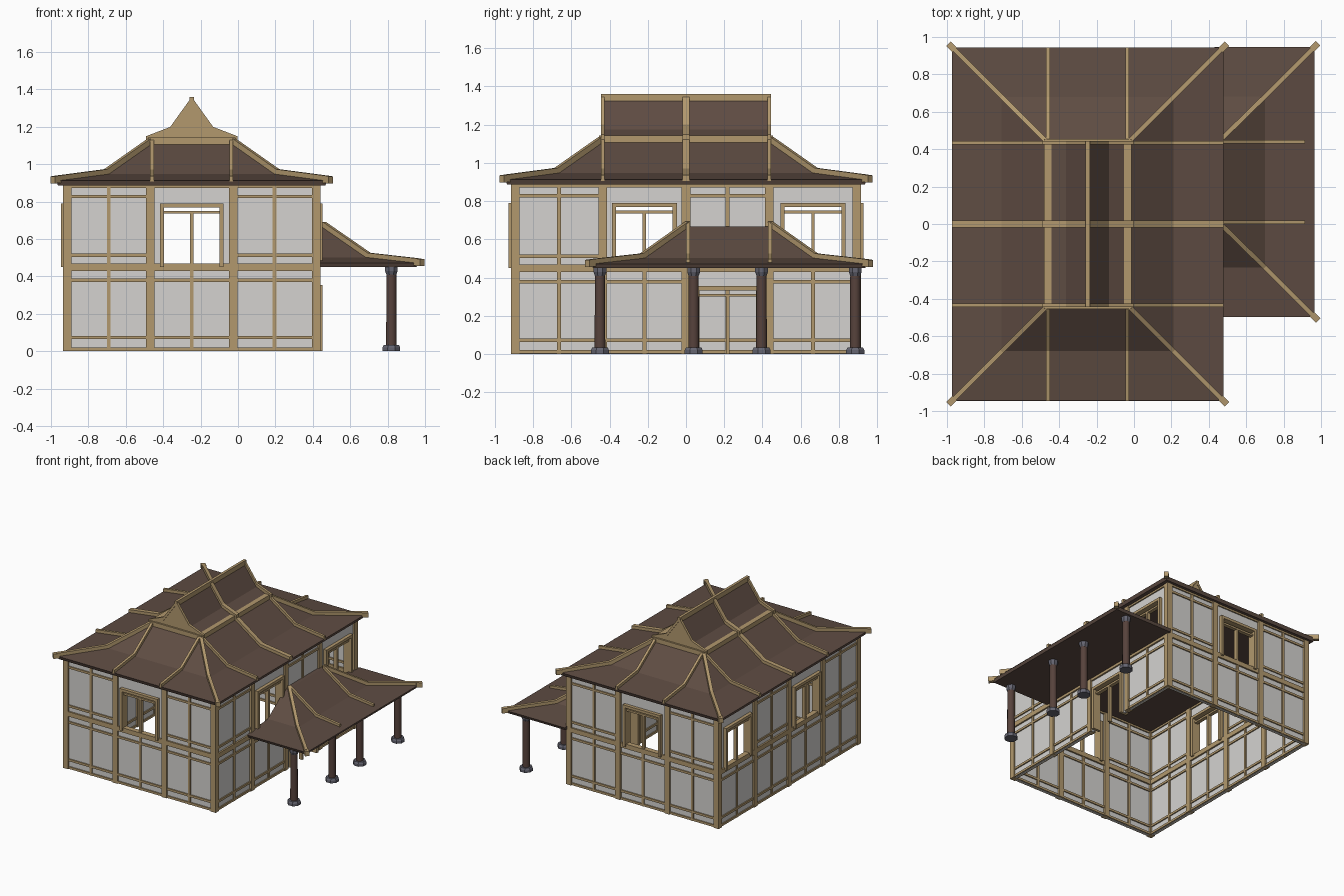
import bpy, bmesh, math
from mathutils import Vector

if "Cube" in bpy.data.objects:
    bpy.data.objects.remove(bpy.data.objects["Cube"])


def material(name, rgb):
    m = bpy.data.materials.new(name)
    m.diffuse_color = (*rgb, 1)
    m.use_nodes = True
    m.node_tree.nodes["Principled BSDF"].inputs["Base Color"].default_value = m.diffuse_color
    return m


WOOD = material("tan timber", (0.445, 0.315, 0.155))
WALL = material("pale plaster", (0.66, 0.65, 0.63))
ROOF = material("brown roof", (0.112, 0.072, 0.055))
DARK = material("dark column wood", (0.095, 0.055, 0.045))
STONE = material("grey stone", (0.13, 0.13, 0.165))

parts = {}


def part(name, *mats):
    if name not in parts:
        parts[name] = (bmesh.new(), mats)
    return parts[name][0]


def box(bm, lo, hi):
    v = [bm.verts.new((x, y, z)) for z in (lo[2], hi[2])
         for x, y in ((lo[0], lo[1]), (hi[0], lo[1]), (hi[0], hi[1]), (lo[0], hi[1]))]
    loft(bm, [v[:4], v[4:]])


def loft(bm, rings):
    """Join closed vertex rings and cap both ends."""
    for a, b in zip(rings, rings[1:]):
        n = len(a)
        for i in range(n):
            bm.faces.new((a[i], a[(i + 1) % n], b[(i + 1) % n], b[i]))
    bm.faces.new(rings[0][::-1])
    bm.faces.new(rings[-1])


def rib(bm, pts, w=0.02, h=0.03):
    """Timber strip following a path in a vertical plane."""
    pts = [Vector(p) for p in pts]
    d = pts[-1] - pts[0]
    s = Vector((-d.y, d.x, 0)).normalized() * w / 2
    up = Vector((0, 0, h))
    loft(bm, [[bm.verts.new(q) for q in (p - s, p + s, p + s + up, p - s + up)] for p in pts])


CX = -0.2475                       # middle of the main building
XL, XR, YW, TOP = -0.9125, 0.4175, 0.893, 0.89

# ---------- walls ----------


def wall(name, along_x, at, posts, windows, door=None):
    def put(kind, mat, u0, u1, z0, z1, d):
        lo, hi = (u0, at - d / 2, z0), (u1, at + d / 2, z1)
        if not along_x:
            lo, hi = (at - d / 2, u0, z0), (at + d / 2, u1, z1)
        box(part(name + "_" + kind, mat), lo, hi)

    def opening(a, b, z0, z1, zlo, zhi):
        c, h = (a + b) / 2, 0.17
        put("panels", WALL, a, c - h, zlo, zhi, 0.016)
        put("panels", WALL, c + h, b, zlo, zhi, 0.016)
        put("panels", WALL, c - h, c + h, z1, zhi, 0.016)
        if z0 > zlo:
            put("panels", WALL, c - h, c + h, zlo, z0, 0.016)
        for s in (-1, 1):
            e = c + s * (h - 0.011)
            put("frames", WOOD, e - 0.011, e + 0.011, z0, z1, 0.07)
        put("frames", WOOD, c - h, c + h, z1 - 0.022, z1, 0.07)
        put("frames", WOOD, c - h, c + h, z1 - 0.055, z1 - 0.04, 0.03)
        put("frames", WOOD, c - 0.009, c + 0.009, z0, z1 - 0.055, 0.03)

    def panel(a, b, z0, z1, rails):
        put("panels", WALL, a, b, z0, z1, 0.016)
        m = (a + b) / 2
        put("rails", WOOD, m - 0.01, m + 0.01, z0, z1, 0.032)
        for z in rails:
            put("rails", WOOD, a, b, z, z + 0.018, 0.034)

    for p in posts if along_x else posts[1:-1]:
        put("posts", WOOD, p - 0.0225, p + 0.0225, 0, TOP, 0.045)
    put("beams", WOOD, posts[0], posts[-1], 0.43, 0.468, 0.042)
    put("beams", WOOD, posts[0], posts[-1], 0.872, TOP, 0.036)
    for i, (a, b) in enumerate(zip(posts, posts[1:])):
        if i == door:
            opening(a, b, 0, 0.355, 0, 0.43)
        else:
            panel(a, b, 0, 0.43, (0.002, 0.064, 0.37))
        if i in windows:
            opening(a, b, 0.45, 0.79, 0.45, TOP)
        else:
            panel(a, b, 0.45, TOP, (0.503, 0.818))


px = (XL, -0.469, -0.026, XR)
py = (-YW, -0.435, 0.0, 0.435, YW)
wall("front_wall", True, -YW, px, (1,))
wall("back_wall", True, YW, px, (1,))
wall("left_wall", False, XL, py, (1, 3))
wall("right_wall", False, XR, py, (1, 3), door=2)

# ---------- main hipped roof: half widths and heights ----------
STEPS = ((0.725, 0.945, 0.912), (0.46, 0.68, 0.947), (0.228, 0.448, 1.11))
bm = part("main_roof", ROOF)
loft(bm, [[bm.verts.new((CX + sx * hx, sy * hy, z)) for sx, sy in ((-1, -1), (1, -1), (1, 1), (-1, 1))]
          for hx, hy, z in ((0.715, 0.935, 0.886),) + STEPS])

# timber collar around the top of the hipped roof
box(part("roof_collar", WOOD), (CX - 0.234, -0.454, 1.1), (CX + 0.234, 0.454, 1.142))

# upper gable roof with timber ends
GABLE = ((0.228, 1.128), (0.115, 1.175), (0, 1.335))
bm = part("gable_roof", ROOF, WOOD)
prof = [(-0.228, 1.1)] + [(-x, z) for x, z in GABLE] + [(x, z) for x, z in GABLE[1::-1]] + [(0.228, 1.1)]
loft(bm, [[bm.verts.new((CX + x, y, z)) for x, z in prof] for y in (-0.44, 0.44)])
bm.normal_update()
for f in bm.faces:
    f.material_index = int(abs(f.normal.y) > 0.9)
box(part("ridge_beam", WOOD), (CX - 0.011, -0.445, 1.322), (CX + 0.011, 0.445, 1.36))

# ribs and hip timbers of the main roof
ribs = part("main_roof_ribs", WOOD)
hips = part("main_roof_hips", WOOD)
for sx in (-1, 1):
    for y, w in ((-0.435, 0.02), (0, 0.036), (0.435, 0.02)):
        rib(ribs, [(CX + sx * hx, y, z - 0.006) for hx, _, z in STEPS], w)
        rib(ribs, [(CX + sx * x, y, z - 0.006) for x, z in ((0.245, 1.125),) + GABLE[1:]], w)
    for sy in (-1, 1):
        rib(ribs, [(CX + sx * 0.212, sy * hy, z - 0.006) for _, hy, z in STEPS])
        rib(hips, [(CX + sx * hx, sy * hy, z - 0.008) for hx, hy, z in STEPS], 0.025, 0.034)
        rib(hips, [(CX + sx * (0.71 + t), sy * (0.93 + t), 0.9 - t * 0.1) for t in (0, 0.034)],
            0.034, 0.038)

# ---------- porch roof ----------
PC = 0.225
PSTEPS = ((0.965, 0.722, 0.472), (0.70, 0.457, 0.502), (0.46, 0.222, 0.668))
bm = part("porch_roof", ROOF)
loft(bm, [[bm.verts.new(p) for p in ((0.43, PC - h, z), (x, PC - h, z), (x, PC + h, z), (0.43, PC + h, z))]
          for x, h, z in ((0.955, 0.712, 0.45),) + PSTEPS])
ribs = part("porch_roof_ribs", WOOD)
for s in (-1, 1):
    y = PC + s * 0.215
    rib(ribs, [(min(x, 0.915), y, z - 0.006) for x, _, z in PSTEPS])
    rib(ribs, [(x, PC + s * h, z - 0.008) for x, h, z in PSTEPS], 0.025, 0.032)
    rib(ribs, [(0.95 + t, PC + s * (0.707 + t), 0.458 - t * 0.1) for t in (0, 0.034)], 0.034, 0.038)

# ---------- porch columns ----------


def turned(name, mat, y, profile, n=12):
    bm = part(name, mat)
    loft(bm, [[bm.verts.new((0.82 + r * math.cos((i + .5) * math.tau / n),
                             y + r * math.sin((i + .5) * math.tau / n), z)) for i in range(n)]
              for r, z in profile])


for y in (-0.45, 0.04, 0.395, 0.885):
    turned("porch_columns", DARK, y, ((0.029, 0.025), (0.027, 0.42)))
    turned("column_bases", STONE, y, ((0.051, 0), (0.051, 0.02), (0.044, 0.034)), 8)
    turned("column_capitals", STONE, y, ((0.028, 0.408), (0.036, 0.428), (0.036, 0.455)), 8)

# ---------- turn every part into an object ----------
for name, (bm, mats) in parts.items():
    bmesh.ops.recalc_face_normals(bm, faces=bm.faces)
    me = bpy.data.meshes.new(name)
    bm.to_mesh(me)
    bm.free()
    for m in mats:
        me.materials.append(m)
    ob = bpy.data.objects.new(name, me)
    bpy.context.collection.objects.link(ob)
    if name == "porch_columns":
        bpy.context.view_layer.objects.active = ob
        ob.select_set(True)
        bpy.ops.object.shade_smooth_by_angle(angle=math.radians(40))
